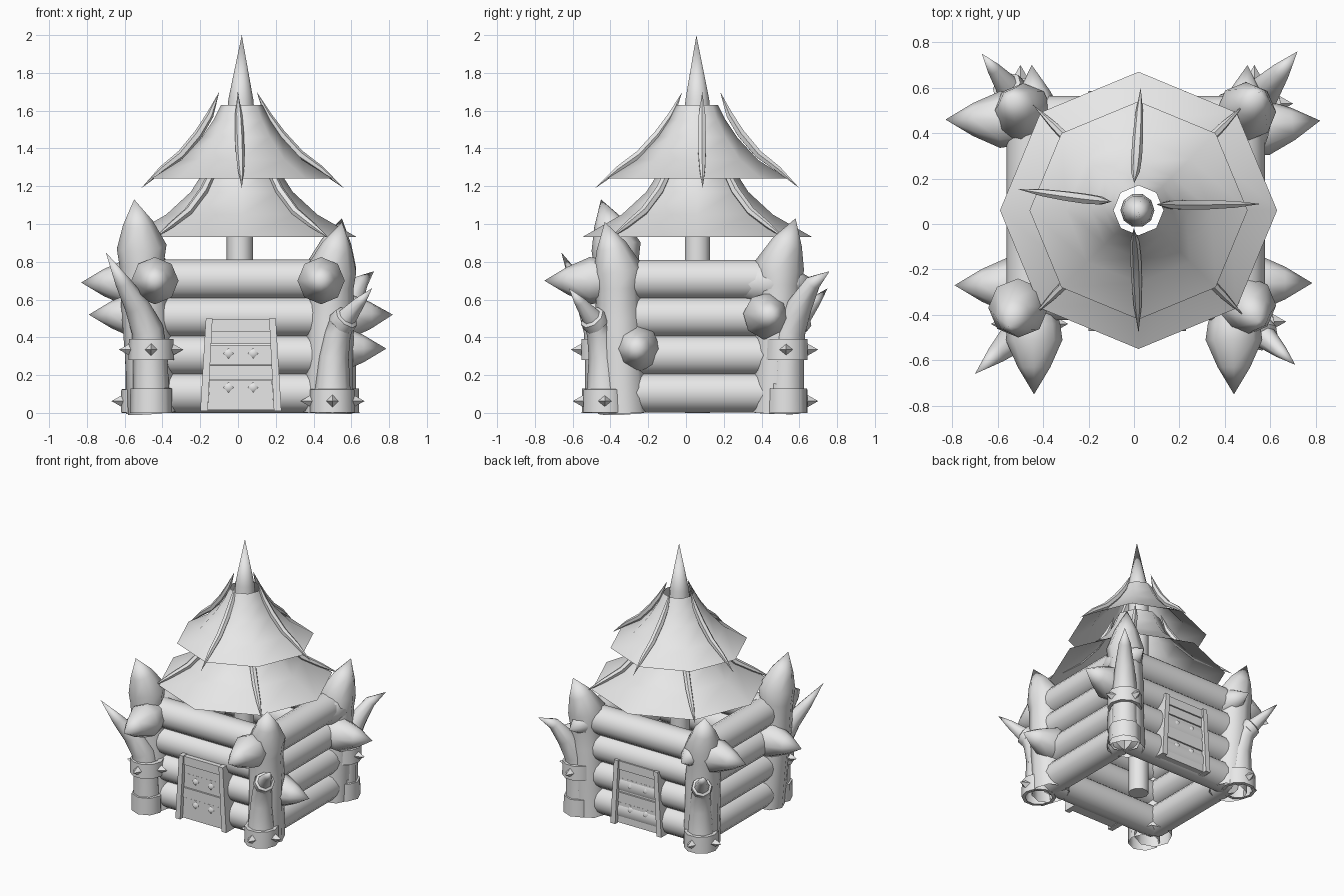
import bpy, bmesh, math
from mathutils import Vector

cube = bpy.data.objects.get("Cube")
if cube:
    bpy.data.objects.remove(cube, do_unlink=True)

grey = bpy.data.materials.new("plain_grey")
grey.use_nodes = True
grey.diffuse_color = (0.8, 0.8, 0.8, 1)
grey.node_tree.nodes["Principled BSDF"].inputs["Base Color"].default_value = (0.8, 0.8, 0.8, 1)

CX, CY = 0.02, 0.06          # centre of the hut
UP = Vector((0, 0, 1))


def finish(name, bm, smooth=True, angle=50):
    bmesh.ops.recalc_face_normals(bm, faces=bm.faces)
    mesh = bpy.data.meshes.new(name)
    bm.to_mesh(mesh)
    bm.free()
    mesh.materials.append(grey)
    obj = bpy.data.objects.new(name, mesh)
    bpy.context.collection.objects.link(obj)
    if smooth:
        bpy.ops.object.select_all(action='DESELECT')
        obj.select_set(True)
        bpy.context.view_layer.objects.active = obj
        bpy.ops.object.shade_smooth_by_angle(angle=math.radians(angle))
    return obj


def tube(bm, path, radii, sides=8, caps=True):
    """Sweep a ring along a path; a zero radius makes a point."""
    path = [Vector(p) for p in path]
    rings = []
    for i, (p, r) in enumerate(zip(path, radii)):
        tangent = path[min(i + 1, len(path) - 1)] - path[max(i - 1, 0)]
        turn = UP.rotation_difference(tangent.normalized())
        if r == 0:
            rings.append([bm.verts.new(p)])
            continue
        ring = []
        for k in range(sides):
            a = 2 * math.pi * k / sides
            ring.append(bm.verts.new(p + turn @ Vector((r * math.cos(a), r * math.sin(a), 0))))
        rings.append(ring)
    for a, b in zip(rings, rings[1:]):
        for k in range(sides):
            n = (k + 1) % sides
            quad = [a[k % len(a)], a[n % len(a)], b[n % len(b)], b[k % len(b)]]
            bm.faces.new(list(dict.fromkeys(quad)))
    if caps:
        for ring in (rings[0], rings[-1]):
            if len(ring) > 2:
                bm.faces.new(ring)


def swept(name, path, radii, sides=8, caps=True):
    bm = bmesh.new()
    tube(bm, path, radii, sides, caps)
    return finish(name, bm)


def prism(bm, outline, y0, y1):
    """Extrude an x/z outline between two depths."""
    front, back = ([bm.verts.new((x, y, z)) for x, z in outline] for y in (y0, y1))
    bm.faces.new(front)
    bm.faces.new(back)
    for k in range(len(front)):
        n = (k + 1) % len(front)
        bm.faces.new([front[k], front[n], back[n], back[k]])


# Log walls
FRONT, BACK, RIGHT, LEFT = -0.32, 0.46, -0.455, 0.47
for i, z in enumerate((0.106, 0.306, 0.508, 0.706)):
    for side, y in (("front", FRONT), ("back", BACK)):
        swept(f"{side}_log_{i + 1}", [(RIGHT, y, z), (LEFT, y, z)], [0.106] * 2, 14)
    for side, x in (("right", RIGHT), ("left", LEFT)):
        swept(f"{side}_log_{i + 1}", [(x, FRONT, z), (x, BACK, z)], [0.106] * 2, 14)

# Corner posts with pointed heads: base, neck, tip
posts = {
    "front_right": ((-0.45, -0.33, 0), (-0.51, -0.37, 0.78), (-0.55, -0.45, 1.13)),
    "front_left": ((0.475, -0.335, 0), (0.495, -0.36, 0.66), (0.55, -0.43, 1.01)),
    "back_left": ((0.47, 0.475, 0), (0.495, 0.495, 0.68), (0.55, 0.58, 1.03)),
    "back_right": ((-0.46, 0.465, 0), (-0.49, 0.49, 0.66), (-0.55, 0.56, 1.01)),
}
for corner, (base, neck, tip) in posts.items():
    base, neck, tip = Vector(base), Vector(neck), Vector(tip)
    head = neck + UP * 0.1
    path = [base, base.lerp(neck, 0.4), base.lerp(neck, 0.75), neck, head, head.lerp(tip, 0.5), tip]
    swept(corner + "_post", path, [0.132, 0.125, 0.125, 0.117, 0.132, 0.08, 0], caps=False)

# Spear heads sticking out of the corners: tip position and outward direction
spikes = [
    ((-0.44, -0.75, 0.70), (0, -1, 0)), ((0.44, -0.75, 0.70), (0, -1, 0)),
    ((-0.83, 0.46, 0.69), (-1, 0, 0)), ((-0.79, -0.27, 0.52), (-1, 0, 0)),
    ((0.82, 0.455, 0.52), (1, 0.12, 0.03)), ((0.785, -0.26, 0.34), (1, 0, 0)),
    ((-0.45, 0.70, 0.69), (-0.08, 1, 0)), ((0.50, 0.70, 0.69), (0.08, 1, 0)),
]
for i, (tip, out) in enumerate(spikes):
    tip, out = Vector(tip), Vector(out)
    path = [tip - out * d for d in (0.40, 0.31, 0.24, 0.12, 0)]
    swept(f"log_spike_{i + 1}", path, [0.09, 0.115, 0.125, 0.072, 0])


# Tusks at the corners, each with a studded collar
def tusk(corner, base, tip, collared_low):
    base, tip = Vector(base), Vector(tip)
    lean = Vector((tip.x - base.x, tip.y - base.y, 0))
    if collared_low:
        steps = [(0, 0, .11), (0, .13, .095), (.03, .3, .08), (.13, .42, .07), (.22, .47, .066),
                 (.23, .475, .075), (.36, .505, .07), (.38, .51, .052), (.7, .59, .03), (1, tip.z, 0)]
        low, high = 0.0, 0.125
    else:
        steps = [(0, 0, .112), (0, .128, .11), (0, .13, .095), (.02, .3, .09), (.08, .44, .085),
                 (.32, .57, .066), (.62, .69, .042), (1, tip.z, 0)]
        low, high = 0.28, 0.39
    swept(corner + "_tusk", [base + lean * t + UP * z for t, z, r in steps],
          [r for t, z, r in steps], 8, caps=False)
    bm = bmesh.new()
    tube(bm, [base + UP * z for z in (low, low + .001, high, high + .001)],
         [0.095, 0.12, 0.118, 0.085], 10, caps=False)
    mid = base + UP * (low + high) / 2
    for k in range(4):
        out = Vector((math.cos(k * math.pi / 2), math.sin(k * math.pi / 2), 0))
        tube(bm, [mid + out * 0.105, mid + out * 0.17], [0.037, 0], 4)
    finish(corner + "_tusk_collar", bm, angle=40)


tusk("front_right", (-0.46, -0.44, 0), (-0.70, -0.66, 0.85), False)
tusk("front_left", (0.50, -0.43, 0), (0.71, -0.62, 0.66), True)
tusk("back_left", (0.53, 0.53, 0), (0.72, 0.76, 0.75), False)
tusk("back_right", (-0.50, 0.53, 0), (-0.67, 0.75, 0.66), True)


# Doors on the front and the back
def door(name, wall_y, out):
    mid = 0.015

    def y(depth):
        return wall_y + out * depth

    bm = bmesh.new()
    for s in (-1, 1):
        jamb = [(0.215, 0.01), (0.175, 0.01), (0.15, 0.5), (0.185, 0.5)]
        prism(bm, [(mid + s * x, z) for x, z in jamb], y(-0.08), y(0.045))
    prism(bm, [(mid - 0.16, 0.43), (mid + 0.16, 0.43), (mid + 0.155, 0.495), (mid - 0.155, 0.495)],
          y(-0.08), y(0.032))
    finish(name + "_frame", bm, smooth=False)
    bm = bmesh.new()
    for i, (z0, z1) in enumerate(((0.015, 0.172), (0.176, 0.25), (0.254, 0.36), (0.364, 0.432))):
        d = 0.015 + 0.006 * (i % 2)
        prism(bm, [(mid - 0.175, z0), (mid + 0.175, z0), (mid + 0.165, z1), (mid - 0.165, z1)],
              y(-0.06), y(d))
    finish(name + "_planks", bm, smooth=False)
    bm = bmesh.new()
    for x in (-0.065, 0.065):
        for z in (0.135, 0.315):
            tube(bm, [(mid + x, y(0.01), z), (mid + x, y(0.045), z)], [0.032, 0], 4)
    finish(name + "_studs", bm, angle=80)


door("front_door", FRONT - 0.106, -1)
door("back_door", BACK + 0.08, 1)

# Centre pole and spire
swept("centre_pole", [(CX - 0.01, CY, 0), (CX - 0.01, CY, 1.58)], [0.07, 0.07], 10)
swept("spire", [(CX - 0.005, CY, 1.56), (CX - 0.005, CY, 1.66), (CX, CY - 0.005, 2.0)],
      [0.075, 0.066, 0], 10)


# Two flared eight-sided roofs with curved ribs
def roof(name, profile, rib, angles, drift):
    bm = bmesh.new()
    tube(bm, [(CX, CY, z) for r, z in profile], [r for r, z in profile], 8, caps=False)
    finish(name, bm)
    for k, degrees in enumerate(angles):
        a = math.radians(degrees)
        path = []
        for i, (r, z) in enumerate(rib):
            foot = Vector((CX + r * math.cos(a), CY + r * math.sin(a), z))
            path.append(foot + Vector(drift) * i / len(rib))
        swept(f"{name}_rib_{k + 1}", path, [0, 0.017, 0.023, 0.024, 0.02, 0], 6)


roof("lower_roof", [(0.61, 0.93), (0.40, 1.05), (0.27, 1.17), (0.20, 1.28), (0.16, 1.38)],
     [(0.66, 0.92), (0.53, 0.993), (0.40, 1.067), (0.285, 1.177), (0.21, 1.288), (0.16, 1.42)],
     (45, 135, 225, 315), (0, 0, 0))
roof("upper_roof", [(0.48, 1.24), (0.32, 1.34), (0.21, 1.46), (0.15, 1.55), (0.11, 1.63)],
     [(0.54, 1.19), (0.425, 1.29), (0.315, 1.37), (0.22, 1.477), (0.155, 1.575), (0.10, 1.70)],
     (3, 89, 170, 270), (-0.025, 0.025, 0))
